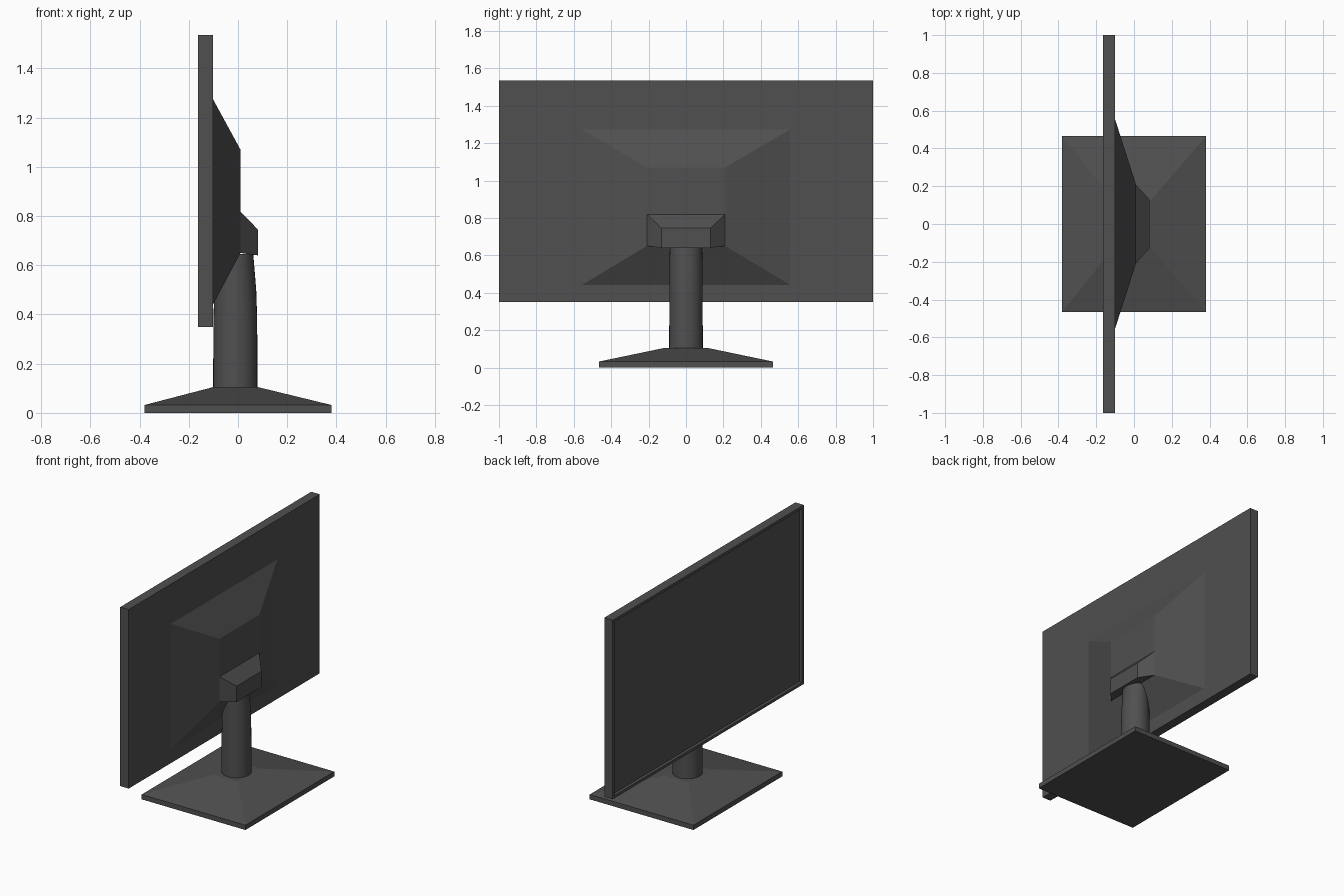
import bpy, bmesh, math

if "Cube" in bpy.data.objects:
    bpy.data.objects.remove(bpy.data.objects["Cube"])

def material(name, v):
    m = bpy.data.materials.new(name)
    m.diffuse_color = (v, v, v, 1)
    m.use_nodes = True
    m.node_tree.nodes["Principled BSDF"].inputs["Base Color"].default_value = m.diffuse_color
    return m

DARK = material("dark_plastic", 0.08)

def finish(name, bm, mat=DARK):
    bmesh.ops.recalc_face_normals(bm, faces=bm.faces)
    me = bpy.data.meshes.new(name)
    bm.to_mesh(me)
    bm.free()
    me.materials.append(mat)
    ob = bpy.data.objects.new(name, me)
    bpy.context.collection.objects.link(ob)
    return ob

def loft(name, rings):
    """Bridge equal-length rings and cap both ends."""
    bm = bmesh.new()
    vs = [[bm.verts.new(p) for p in r] for r in rings]
    for a, b in zip(vs, vs[1:]):
        for i in range(len(a)):
            j = (i + 1) % len(a)
            bm.faces.new((a[i], a[j], b[j], b[i]))
    bm.faces.new(vs[0])
    bm.faces.new(vs[-1])
    return finish(name, bm)

def yz_ring(x, w, zs):
    """Outline in the YZ plane, mirrored in y, through heights zs."""
    return [(x, w, z) for z in zs] + [(x, -w, z) for z in reversed(zs)]

def xy_ring(x0, x1, w, z):
    return [(x0, -w, z), (x1, -w, z), (x1, w, z), (x0, w, z)]

# Display panel with a recessed screen facing -x
bm = bmesh.new()
bmesh.ops.create_cube(bm, size=1)
for v in bm.verts:
    v.co = (-0.132 + v.co.x * 0.062, v.co.y * 2, 0.943 + v.co.z * 1.186)
bm.normal_update()
front = min(bm.faces, key=lambda f: f.calc_center_median().x)
bmesh.ops.inset_region(bm, faces=[front], thickness=0.025)
well = bmesh.ops.extrude_face_region(bm, geom=[front])
bmesh.ops.translate(bm, vec=(0.02, 0, 0),
                    verts=[g for g in well["geom"] if isinstance(g, bmesh.types.BMVert)])
if front.is_valid:
    bmesh.ops.delete(bm, geom=[front], context='FACES_ONLY')
finish("display_panel", bm)

# Tapered housing on the back of the panel
loft("rear_housing", [yz_ring(-0.102, 0.56, (0.44, 0.615, 1.275)),
                      yz_ring(0.01, 0.21, (0.65, 0.82, 1.07))])

# Hinge block between housing and post
loft("hinge_block", [yz_ring(0.008, 0.21, (0.65, 0.82)),
                     yz_ring(0.081, 0.13, (0.64, 0.745))])

# Round post, narrowing towards the top
def post_ring(cx, rx, ry, z, n=32):
    return [(cx + rx * math.cos(2 * math.pi * i / n),
             ry * math.sin(2 * math.pi * i / n), z) for i in range(n)]

post = loft("post", [post_ring(-0.011, 0.09, 0.09, 0.1),
                     post_ring(-0.011, 0.089, 0.089, 0.38),
                     post_ring(-0.011, 0.085, 0.088, 0.5),
                     post_ring(-0.011, 0.073, 0.087, 0.645)])
bpy.context.view_layer.objects.active = post
post.select_set(True)
bpy.ops.object.shade_smooth_by_angle(angle=math.radians(30))

# Sloped base plate
loft("base", [xy_ring(-0.38, 0.38, 0.465, 0),
              xy_ring(-0.38, 0.38, 0.465, 0.032),
              xy_ring(-0.10, 0.08, 0.115, 0.105)])
